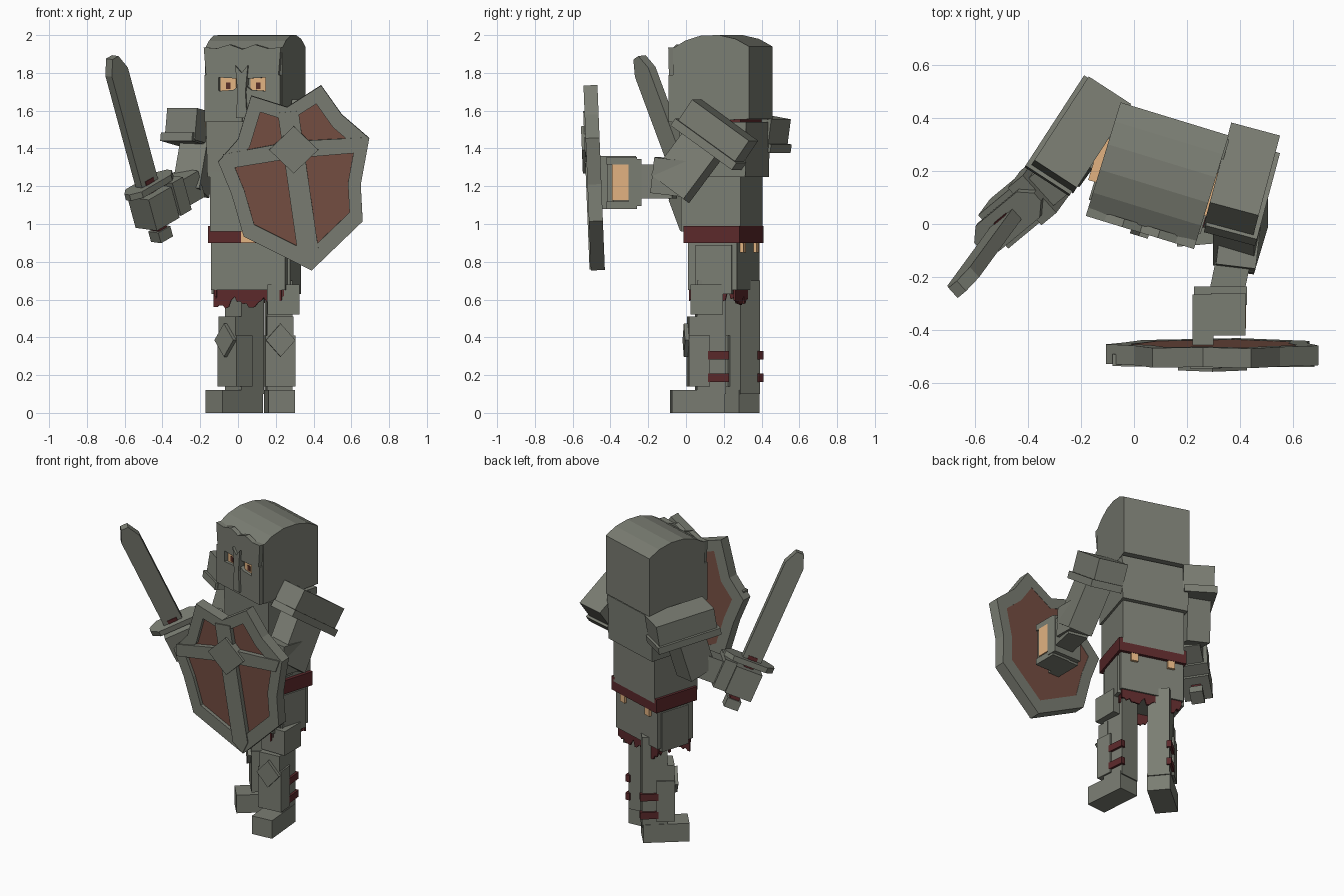
import bpy, bmesh, math, random
from mathutils import Matrix, Vector

if "Cube" in bpy.data.objects:
    bpy.data.objects.remove(bpy.data.objects["Cube"])

random.seed(4)
R, T = Matrix.Rotation, Matrix.Translation
rad = math.radians


def material(name, col):
    m = bpy.data.materials.new(name)
    m.diffuse_color = (*col, 1)
    m.use_nodes = True
    m.node_tree.nodes["Principled BSDF"].inputs["Base Color"].default_value = m.diffuse_color
    return m


STEEL = material("steel grey", (0.195, 0.205, 0.17))
RED = material("dark red cloth", (0.105, 0.022, 0.024))
BROWN = material("shield brown", (0.18, 0.077, 0.055))
SKIN = material("skin", (0.76, 0.45, 0.22))
DARK = material("pupil", (0.10, 0.03, 0.022))


def frame(x, y, z=0, yaw=0, pitch=0):
    return T((x, y, z)) @ R(rad(yaw), 4, 'Z') @ R(rad(pitch), 4, 'X')


def finish(name, bm, mat, m):
    bmesh.ops.recalc_face_normals(bm, faces=bm.faces)
    me = bpy.data.meshes.new(name)
    bm.to_mesh(me)
    bm.free()
    me.materials.append(mat)
    ob = bpy.data.objects.new(name, me)
    ob.matrix_world = m
    bpy.context.collection.objects.link(ob)
    return ob


def box(name, size, loc, mat=STEEL, m=Matrix(), taper=1.0):
    """Box; taper scales the lower end."""
    bm = bmesh.new()
    bmesh.ops.create_cube(bm, size=1)
    for v in bm.verts:
        k = taper if v.co.z < 0 else 1
        v.co = (v.co.x * size[0] * k, v.co.y * size[1] * k, v.co.z * size[2])
    return finish(name, bm, mat, m @ T(loc))


def prism(name, pts, y0, y1, mat=STEEL, m=Matrix()):
    """Outline in x-z, extruded along y."""
    bm = bmesh.new()
    a = [bm.verts.new((x, y0, z)) for x, z in pts]
    b = [bm.verts.new((x, y1, z)) for x, z in pts]
    bm.faces.new(a)
    bm.faces.new(b)
    for i in range(len(pts)):
        j = (i + 1) % len(pts)
        bm.faces.new((a[i], a[j], b[j], b[i]))
    return finish(name, bm, mat, m)


def ring(name, outer, inner, y0, y1, mat, m):
    bm = bmesh.new()
    loops = [[bm.verts.new((x, y, z)) for x, z in pts]
             for pts, y in ((outer, y0), (inner, y0), (inner, y1), (outer, y1))]
    n = len(outer)
    for k in range(4):
        p, q = loops[k], loops[(k + 1) % 4]
        for i in range(n):
            j = (i + 1) % n
            bm.faces.new((p[i], p[j], q[j], q[i]))
    return finish(name, bm, mat, m)


def axes(origin, x_dir, z_dir):
    z = Vector(z_dir).normalized()
    y = z.cross(Vector(x_dir)).normalized()
    x = y.cross(z)
    return T(origin) @ Matrix((x, y, z)).transposed().to_4x4()


def limb(name, p, q, w, d, mat=STEEL, taper=1.0):
    p, q = Vector(p), Vector(q)
    m = axes((p + q) / 2, (1, -0.3, 0), p - q)
    return box(name, (w, d, (p - q).length), (0, 0, 0), mat, m, taper)


def diamond(cx, cz, w, h):
    return [(cx - w, cz), (cx, cz - h), (cx + w, cz), (cx, cz + h)]


BODY = frame(0.09, 0.19, yaw=-17)

# Helmet with an arched crown
crown = [(-.205, 1.54), (-.205, 1.93), (-.14, 1.97), (-.05, 1.998), (.05, 2.0),
         (.14, 1.98), (.215, 1.94), (.215, 1.555)]
prism("helmet", crown, -.213, .213, STEEL, BODY @ R(rad(90), 4, 'Z'))
brow = [(-.2, 1.78), (-.03, 1.77), (.03, 1.77), (.2, 1.78), (.213, 1.935), (.14, 1.93),
        (.07, 1.95), (0, 1.925), (-.07, 1.95), (-.14, 1.93), (-.213, 1.935)]
prism("brow_plate", brow, -.232, -.2, STEEL, BODY)
prism("nose_guard", [(-.03, 1.56), (.03, 1.56), (.022, 1.7), (.035, 1.84), (0, 1.8),
                     (-.035, 1.84), (-.022, 1.7)], -.246, -.2, STEEL, BODY)
for s in (-1, 1):
    prism("cheek_plate", [(s * .21, 1.54), (s * .0, 1.54), (s * .02, 1.73), (s * .05, 1.71),
                          (s * .12, 1.705), (s * .21, 1.71)], -.232, -.2, STEEL, BODY)
    box("helmet_side_strip", (.08, .032, .1), (s * .17, -.216, 1.74), STEEL, BODY)
    box("eye_skin", (.085, .008, .075), (s * .083, -.208, 1.742), SKIN, BODY)
    box("pupil", (.024, .005, .034), (s * .083, -.213, 1.733), DARK, BODY)

# Torso armour
box("neck_cloth", (.38, .3, .04), (0, 0.01, 1.535), RED, BODY)
box("chest_plate", (.44, .37, .29), (0, .015, 1.395), STEEL, BODY, .97)
box("abdomen_plate", (.40, .33, .34), (0, .0, 1.13), STEEL, BODY)
for s in (-1, 1):
    box("shoulder_skin", (.04, .17, .05), (s * .224, -.015, 1.535), SKIN, BODY)

# Belt, skirt and torn cloth
box("belt", (.44, .31, .09), (0.003, 0.01, .945), RED, BODY)
box("buckle", (.09, .008, .075), (0.015, -.148, .94), SKIN, BODY)
box("skirt", (.41, .27, .27), (0, 0.01, .785), STEEL, BODY)
for s in (-1, 1):
    box("rear_pouch", (.045, .02, .05), (s * .12, .152, .875), SKIN, BODY)
    box("side_tasset", (.025, .2, .26), (s * .205, .02, .76), STEEL, BODY)


def rag(width, n, low):
    pts = [(width / 2, .67), (-width / 2, .67)]
    for i in range(n):
        x = -width / 2 + width * i / n
        z = random.uniform(low, low + .05)
        pts += [(x, z), (x + width / n * .6, z + random.uniform(-.005, .025))]
    return pts + [(width / 2, .62)]


for yaw, off, w, low in ((0, .115, .39, .55), (180, .135, .39, .55),
                         (90, .185, .25, .59), (-90, .185, .25, .59)):
    prism("torn_cloth", rag(w, 12, low), -off, -off + .01, RED, BODY @ R(rad(yaw), 4, 'Z'))

# Legs
for side, s, m in (("left", 1, frame(.22, .06, yaw=5)),
                   ("right", -1, frame(-.02, .245, yaw=-50))):
    box(side + "_foot", (.14, .28, .12), (0, 0, .06), STEEL, m)
    box(side + "_leg", (.135, .155, .6), (0, .07, .4), STEEL, m)
    box(side + "_greave", (.16, .11, .27), (0, .005, .275), STEEL, m)
    prism(side + "_knee_plate", diamond(0, .385, .078, .088), -.072, -.045, STEEL, m)
    box(side + "_knee", (.14, .08, .14), (0, -.01, .44), STEEL, m)
    for z in (.185, .305):
        box(side + "_leg_strap", (.03, .11, .045), (s * .067, .105, z), RED, m)
box("left_thigh_plate", (.17, .17, .16), (.02, .05, .60), STEEL, frame(.22, .06, yaw=0))

# Shoulder guards with a lip along the lower edge
for side, s, m in (("left", 1, frame(.405, .16, 1.48, -15, -35)),
                   ("right", -1, frame(-.20, .335, 1.50, -33, -9))):
    box(side + "_shoulder_guard", (.19, .38, .17), (0, 0, 0), STEEL, m)
    box(side + "_shoulder_lip", (.20, .41, .045), (s * .012, 0, -.07), STEEL, m)

# Left arm holding the shield
limb("left_upper_arm", (.40, .12, 1.46), (.40, -.085, 1.185), .16, .22)
limb("left_elbow", (.40, .0, 1.24), (.38, -.17, 1.26), .15, .19)
limb("left_forearm", (.39, -.06, 1.225), (.34, -.30, 1.225), .13, .18)
box("left_cuff", (.2, .07, .25), (.325, -.27, 1.22))
box("left_fist", (.13, .105, .19), (.357, -.34, 1.22), SKIN)
box("left_knuckles", (.12, .03, .2), (.35, -.40, 1.22))
for z in (1.1, 1.335):
    box("left_glove_plate", (.13, .16, .04), (.355, -.34, z))
box("shield_grip", (.08, .19, .28), (.26, -.36, 1.22))

# Shield: panel, raised rim, crossed bars and centre boss
SH = frame(0, -.485, 1.24, 0, 2.3) @ T((0, 0, -1.24))
outline = [(.07, 1.68), (.26, 1.62), (.44, 1.735), (.55, 1.58), (.695, 1.455), (.65, 1.21),
           (.66, 1.015), (.39, .755), (.03, .935), (-.035, 1.16), (-.105, 1.33), (0, 1.45)]
c = (.31, 1.25)
inner = [(c[0] + (x - c[0]) * .8, c[1] + (z - c[1]) * .8) for x, z in outline]
prism("shield_panel", inner, -.015, .034, BROWN, SH)
ring("shield_rim", outline, inner, -.038, .036, STEEL, SH)
prism("shield_upright", [(.21, 1.59), (.32, 1.60), (.43, .84), (.39, .76), (.32, .82)],
      -.045, 0, STEEL, SH)
prism("shield_crossbar", [(-.08, 1.29), (.29, 1.35), (.65, 1.38), (.68, 1.46), (.29, 1.44),
                          (-.08, 1.37)], -.045, 0, STEEL, SH)
prism("shield_boss", diamond(.295, 1.395, .13, .125), -.06, 0, STEEL, SH)

# Right arm
limb("right_upper_arm", (-.20, .32, 1.46), (-.25, .25, 1.17), .15, .19)
SW = axes((-.47, .02, 1.17), (.24, .20, .13), (-.19, -.26, .70))
box("right_forearm", (.2, .14, .15), (.20, .0, -.08), STEEL, SW)
box("right_cuff", (.08, .19, .19), (.13, 0, -.075), STEEL, SW)
box("right_glove", (.17, .17, .18), (0, 0, -.09), STEEL, SW)

# Sword
prism("sword_guard", [(-.15, -.02), (-.10, -.065), (.12, -.065), (.17, -.02), (.17, .02),
                      (.12, .065), (-.10, .065), (-.15, .02)], .018, .053, STEEL,
      SW @ T((0, 0, .07)) @ R(rad(-90), 4, 'X'))
box("sword_grip", (.06, .06, .29), (0, 0, -.07), RED, SW)
box("sword_pommel", (.09, .08, .06), (0, 0, -.245), STEEL, SW)
prism("sword_blade", [(-.06, .03), (.06, .03), (.06, .70), (.02, .785), (-.025, .785),
                      (-.06, .70)], -.026, .026, STEEL, SW)
